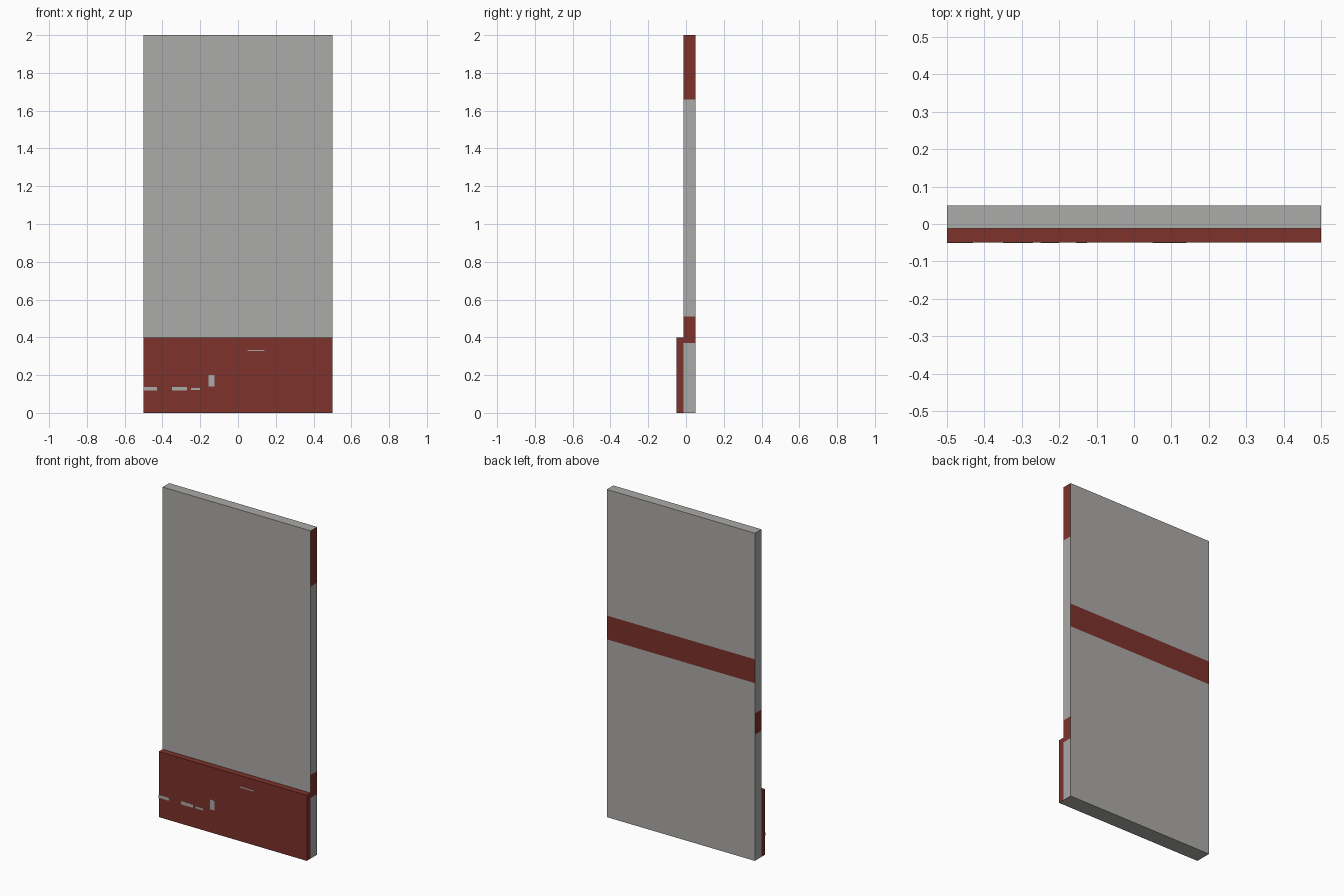
import bpy, bmesh
from mathutils import Vector

if "Cube" in bpy.data.objects:
    bpy.data.objects.remove(bpy.data.objects["Cube"])


def material(name, rgb):
    m = bpy.data.materials.new(name)
    m.diffuse_color = (*rgb, 1)
    m.use_nodes = True
    m.node_tree.nodes["Principled BSDF"].inputs["Base Color"].default_value = m.diffuse_color
    return m


grey = material("concrete grey", (0.41, 0.405, 0.395))
red = material("brick red", (0.205, 0.032, 0.024))

STEP_Y = -0.0125          # front plane of the upper wall
STEP_Z = 0.40             # top of the projecting base
RIGHT_BANDS = [(0.37, 0.51), (1.66, 2.0)]
LEFT_BANDS = [(0.77, 0.90)]
BACK_BANDS = [(1.085, 1.23)]


def inside(z, bands):
    return any(a < z < b for a, b in bands)


# Wall panel: stepped side profile extruded across the width
profile = [(-0.05, 0), (0.05, 0), (0.05, 2), (STEP_Y, 2),
           (STEP_Y, STEP_Z), (-0.05, STEP_Z)]
bm = bmesh.new()
side = bm.faces.new([bm.verts.new((-0.5, y, z)) for y, z in profile])
ext = bmesh.ops.extrude_face_region(bm, geom=[side])
bmesh.ops.translate(bm, vec=(1, 0, 0),
                    verts=[v for v in ext["geom"] if isinstance(v, bmesh.types.BMVert)])


def cut(co, no):
    bmesh.ops.bisect_plane(bm, geom=bm.verts[:] + bm.edges[:] + bm.faces[:],
                           plane_co=Vector(co), plane_no=Vector(no))


# Cut along the step and along every painted band
cut((0, STEP_Y, 0), (0, 1, 0))
for z in sorted({z for b in RIGHT_BANDS + LEFT_BANDS + BACK_BANDS for z in b if z < 2}):
    cut((0, 0, z), (0, 0, 1))
bmesh.ops.recalc_face_normals(bm, faces=bm.faces[:])

# Red base and bands, grey everywhere else
for f in bm.faces:
    c, n = f.calc_center_median(), f.normal
    is_base = c.y < STEP_Y - 0.001 and n.z > -0.5
    is_band = ((n.x > 0.5 and inside(c.z, RIGHT_BANDS))
               or (n.x < -0.5 and inside(c.z, LEFT_BANDS))
               or (n.y > 0.5 and inside(c.z, BACK_BANDS)))
    f.material_index = int(is_base or is_band)

mesh = bpy.data.meshes.new("wall_panel")
bm.to_mesh(mesh)
bm.free()
mesh.materials.append(grey)
mesh.materials.append(red)
bpy.context.collection.objects.link(bpy.data.objects.new("wall_panel", mesh))

# Worn paint chips on the front of the base: x0, x1, z0, z1
chips = [(-0.5, -0.43, 0.118, 0.136), (-0.35, -0.27, 0.118, 0.138),
         (-0.25, -0.20, 0.120, 0.132), (-0.155, -0.125, 0.14, 0.20),
         (0.05, 0.14, 0.327, 0.334)]
for i, (x0, x1, z0, z1) in enumerate(chips):
    bpy.ops.mesh.primitive_cube_add(size=1, location=((x0 + x1) / 2, -0.05, (z0 + z1) / 2))
    chip = bpy.context.object
    chip.name = f"paint_chip_{i + 1}"
    chip.scale = (x1 - x0, 0.001, z1 - z0)
    chip.data.materials.append(grey)
